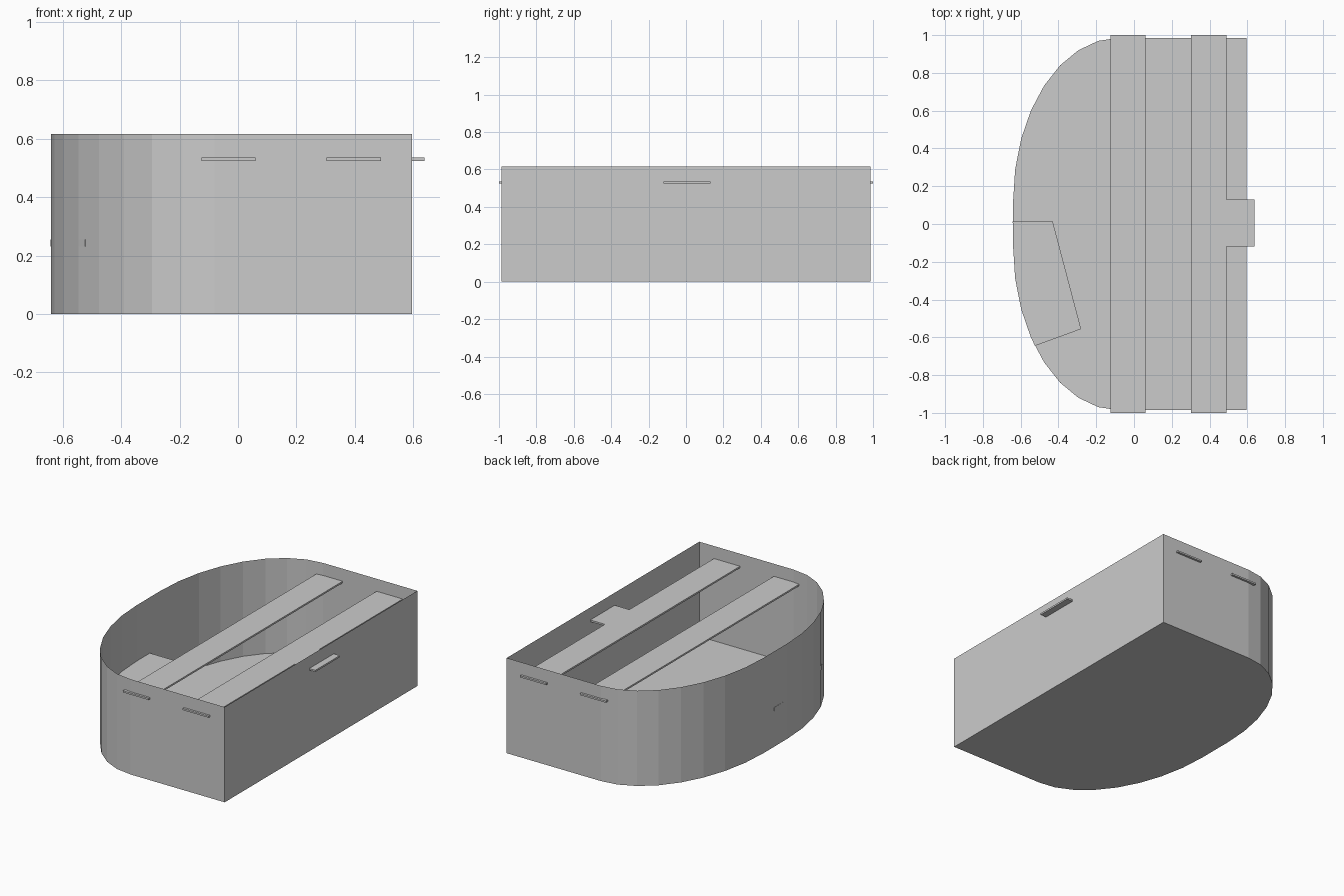
import bpy, bmesh
from math import sin, cos, pi

if "Cube" in bpy.data.objects:
    bpy.data.objects.remove(bpy.data.objects["Cube"])

TOP = 0.617       # rim height
XR = 0.595        # flat end wall
HY = 0.986        # half width
CX, RX = -0.08, 0.56   # start and depth of the rounded end
FLAT = 0.12       # half length of the straight bit in the middle of the curve


def finish(bm, name):
    bmesh.ops.recalc_face_normals(bm, faces=bm.faces)
    mesh = bpy.data.meshes.new(name)
    bm.to_mesh(mesh)
    bm.free()
    obj = bpy.data.objects.new(name, mesh)
    bpy.context.collection.objects.link(obj)
    return obj


def slab(name, pts, z0, z1):
    """Solid board with the given outline."""
    bm = bmesh.new()
    face = bm.faces.new([bm.verts.new((x, y, z0)) for x, y in pts])
    up = bmesh.ops.extrude_face_region(bm, geom=[face], use_keep_orig=True)
    verts = [v for v in up["geom"] if isinstance(v, bmesh.types.BMVert)]
    bmesh.ops.translate(bm, verts=verts, vec=(0, 0, z1 - z0))
    return finish(bm, name)


def arc(side, n=8):
    """Quarter ellipse from the straight side to the nose."""
    ry = HY - FLAT
    return [(CX - RX * sin(i * pi / 2 / n),
             side * (FLAT + ry * cos(i * pi / 2 / n))) for i in range(n + 1)]


# Hull outline: flat end, straight sides, rounded nose
outline = [(XR, HY)] + arc(1) + arc(-1)[::-1] + [(XR, -HY)]

# Thin open shell: walls only
bm = bmesh.new()
low = [bm.verts.new((x, y, 0)) for x, y in outline]
high = [bm.verts.new((x, y, TOP)) for x, y in outline]
for i in range(len(outline)):
    j = (i + 1) % len(outline)
    bm.faces.new((low[i], low[j], high[j], high[i]))
finish(bm, "hull_wall")

# Floor plate
slab("hull_floor", outline, 0, 0.003)

# Cross boards poking through slots in the side walls
slab("middle_board", [(-0.125, -1), (0.06, -1), (0.06, 1), (-0.125, 1)],
     0.525, 0.536)
slab("end_board", [(0.303, -1), (0.49, -1), (0.49, -0.12), (0.638, -0.12),
                   (0.638, 0.13), (0.49, 0.13), (0.49, 1), (0.303, 1)],
     0.525, 0.536)

# Small corner shelf following the rounded wall
curve = [p for p in arc(-1)[::-1] if p[1] > -0.62]
slab("corner_shelf", [(-0.43, 0.012), (-0.642, 0.012)] + curve +
     [(-0.524, -0.645), (-0.28, -0.556)], 0.232, 0.255)
